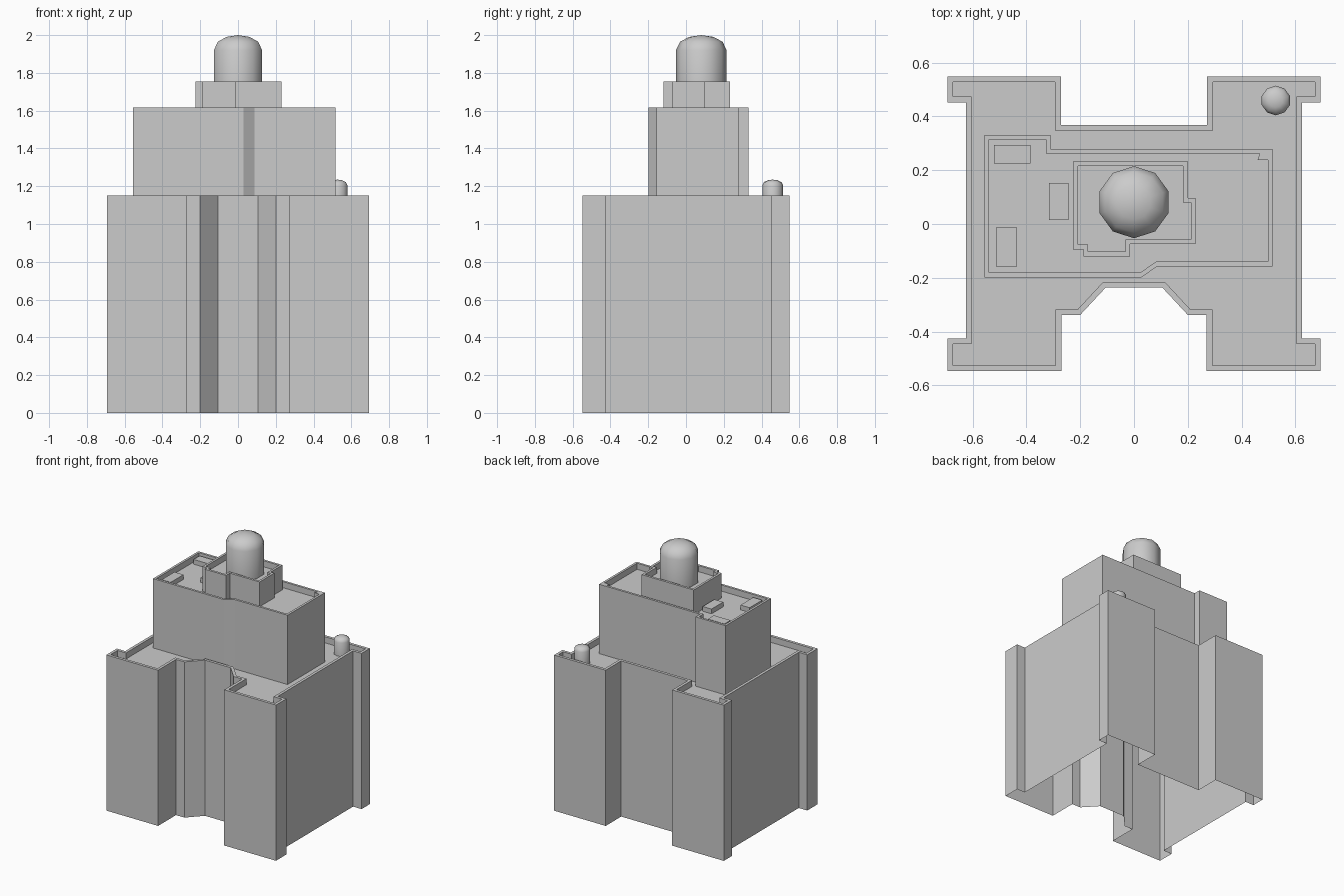
import bpy, bmesh, math
from mathutils import Vector

if "Cube" in bpy.data.objects:
    bpy.data.objects.remove(bpy.data.objects["Cube"])


def finish(bm, name, smooth=False):
    mesh = bpy.data.meshes.new(name)
    bm.to_mesh(mesh)
    bm.free()
    ob = bpy.data.objects.new(name, mesh)
    bpy.context.collection.objects.link(ob)
    if smooth:
        bpy.context.view_layer.objects.active = ob
        ob.select_set(True)
        bpy.ops.object.shade_smooth_by_angle(angle=math.radians(50))
        ob.select_set(False)
    return ob


def inset(points, d):
    """Mitred inward offset of a counter-clockwise outline."""
    pts = [Vector(p) for p in points]
    out = []
    for i, p in enumerate(pts):
        a = (p - pts[i - 1]).normalized()
        b = (pts[(i + 1) % len(pts)] - p).normalized()
        na, nb = Vector((-a.y, a.x)), Vector((-b.y, b.x))
        out.append(p + (na + nb) * d / (1 + na.dot(nb)))
    return out


def tier(name, outline, bottom, top, rim, depth, moved=None):
    """Open-bottomed wall shell with a parapet rim and a sunken roof."""
    inner = inset(outline, rim)
    for i, p in (moved or {}).items():
        inner[i] = Vector(p)
    bm = bmesh.new()
    rings = [[bm.verts.new((p[0], p[1], z)) for p in pts] for pts, z in
             ((outline, bottom), (outline, top), (inner, top), (inner, top - depth))]
    n = len(outline)
    for lo, hi in zip(rings, rings[1:]):
        for i in range(n):
            j = (i + 1) % n
            bm.faces.new((lo[i], lo[j], hi[j], hi[i]))
    bm.faces.new(rings[-1])
    return finish(bm, name)


def domed_cylinder(name, x, y, r, bottom, shoulder, top, sides=10):
    """Low-poly cylinder with a flattened dome."""
    bm = bmesh.new()
    h = top - shoulder
    levels = [(r, bottom), (r, shoulder), (r * .84, shoulder + h * .56), (r * .48, shoulder + h * .88)]
    rings = []
    for rad, z in levels:
        rings.append([bm.verts.new((x + rad * math.sin(-2 * math.pi * k / sides),
                                    y + rad * math.cos(2 * math.pi * k / sides), z)) for k in range(sides)])
    apex = bm.verts.new((x, y, top))
    for k in range(sides):
        j = (k + 1) % sides
        for lo, hi in zip(rings, rings[1:]):
            bm.faces.new((lo[k], lo[j], hi[j], hi[k]))
        bm.faces.new((rings[-1][k], rings[-1][j], apex))
    return finish(bm, name, True)


def vent(name, x0, x1, y0, y1, bottom, top):
    """Small roof box."""
    bm = bmesh.new()
    bmesh.ops.create_cube(bm, size=1)
    for v in bm.verts:
        v.co = ((x0 + x1) / 2 + v.co.x * (x1 - x0),
                (y0 + y1) / 2 + v.co.y * (y1 - y0),
                (bottom + top) / 2 + v.co.z * (top - bottom))
    return finish(bm, name)


# Main block: right half of the outline, mirrored for the left half
half = [(.105, -.236), (.2, -.338), (.27, -.338), (.27, -.547), (.693, -.547), (.693, -.425),
        (.624, -.425), (.624, .452), (.693, .452), (.693, .549), (.272, .549), (.272, .368)]
tier("main_block", half + [(-x, y) for x, y in reversed(half)], 0, 1.15, .021, .045)

# Middle block, with a small kink inside its back right parapet corner
middle = [(-.556, -.198), (.028, -.198), (.087, -.157), (.515, -.157), (.515, .238), (.515, .279),
          (.467, .279), (-.31, .279), (-.31, .331), (-.556, .331)]
tier("middle_block", middle, 1.105, 1.617, .017, .045, {5: (.459, .238)})

# Upper block
upper = [(-.226, -.094), (-.187, -.094), (-.187, -.12), (-.014, -.12), (-.014, -.075), (.229, -.075),
         (.229, .097), (.2, .097), (.2, .233), (-.226, .233)]
tier("upper_block", upper, 1.572, 1.755, .017, .045)

# Water tank on top and small chimney at the back right corner
domed_cylinder("roof_tank", 0, .081, .134, 1.71, 1.92, 2.0)
domed_cylinder("chimney", .527, .459, .055, 1.105, 1.205, 1.235)

# Roof vents
for i, (x0, x1, y0, y1) in enumerate([(-.52, -.385, .224, .294), (-.315, -.243, .015, .152),
                                      (-.511, -.437, -.16, -.012)]):
    vent(f"roof_vent_{i + 1}", x0, x1, y0, y1, 1.572, 1.607)
